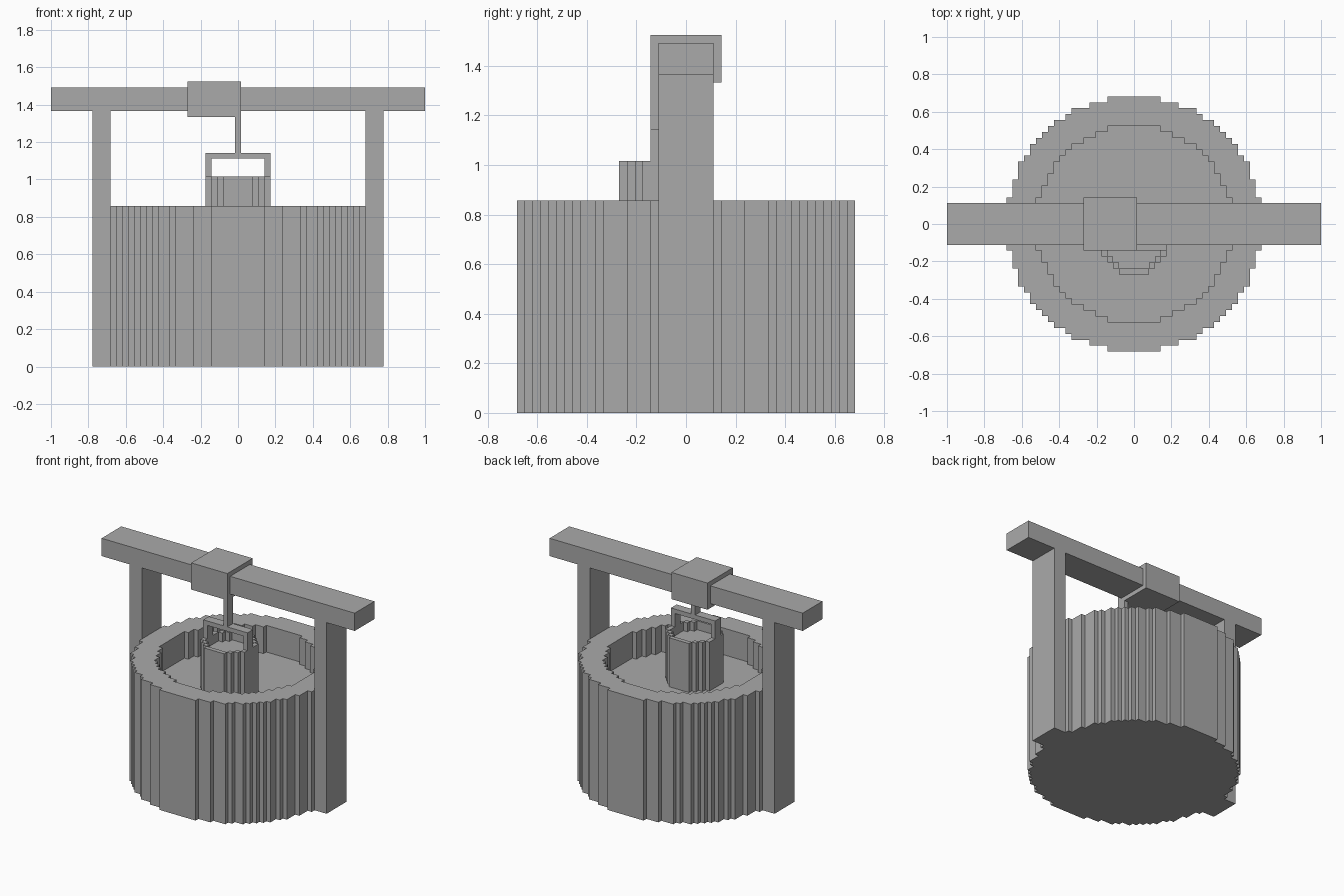
import bpy, bmesh, math

cube = bpy.data.objects.get("Cube")
if cube:
    bpy.data.objects.remove(cube, do_unlink=True)

U = 2 / 63  # size of one block; the beam is 63 blocks long

# Single stone grey
grey = bpy.data.materials.new("stone_grey")
grey.use_nodes = True
colour = (0.4, 0.4, 0.4, 1)
grey.diffuse_color = colour
grey.node_tree.nodes["Principled BSDF"].inputs["Base Color"].default_value = colour


def prism(name, outline, z0, z1):
    """Extrude an outline (in blocks, counter-clockwise) from z0 to z1."""
    bm = bmesh.new()
    base = bm.faces.new([bm.verts.new((x * U, y * U, z0 * U)) for x, y in outline])
    top = bmesh.ops.extrude_face_region(bm, geom=[base], use_keep_orig=True)["geom"]
    for v in top:
        if isinstance(v, bmesh.types.BMVert):
            v.co.z = z1 * U
    bmesh.ops.recalc_face_normals(bm, faces=bm.faces)
    mesh = bpy.data.meshes.new(name)
    bm.to_mesh(mesh)
    bm.free()
    mesh.materials.append(grey)
    ob = bpy.data.objects.new(name, mesh)
    bpy.context.collection.objects.link(ob)
    return ob


def block(name, x0, x1, y0, y1, z0, z1):
    return prism(name, [(x0, y0), (x1, y0), (x1, y1), (x0, y1)], z0, z1)


def stepped_circle(radius, cy=0):
    """Outline of a disc made of unit blocks."""
    n = int(radius)
    widths = [int(math.sqrt(radius ** 2 - j * j)) + 0.5 for j in range(-n, n + 1)]
    right = []
    for j, w in zip(range(-n, n + 1), widths):
        if right and right[-1][0] == w:
            right[-1] = (w, j + 0.5 + cy)
        else:
            right += [(w, j - 0.5 + cy), (w, j + 0.5 + cy)]
    return right + [(-x, y) for x, y in reversed(right)]


def hollow_round(name, outer, inner, cy, z0, floor, z1):
    """Stepped round vessel, hollowed from its rim down to its floor."""
    ob = prism(name, stepped_circle(outer, cy), z0, z1)
    cutter = prism(name + "_cutter", stepped_circle(inner, cy), floor, z1 + 2)
    cutter.hide_render = True
    mod = ob.modifiers.new("hollow", 'BOOLEAN')
    mod.operation = 'DIFFERENCE'
    mod.solver = 'EXACT'
    mod.object = cutter
    bpy.context.view_layer.objects.active = ob
    bpy.ops.object.modifier_apply(modifier=mod.name)
    bpy.data.objects.remove(cutter, do_unlink=True)
    return ob


# Well wall with its raised floor
hollow_round("well_wall", 21.5, 16.5, 0, 0, 21, 27)

# Posts and cross beam
for side, x in (("right", -24.5), ("left", 21.5)):
    block(side + "_post", x, x + 3, -3.5, 3.5, 0, 43)
block("cross_beam", -31.5, 31.5, -3.5, 3.5, 43, 47)

# Rope coil around the beam and the hanging rope
block("rope_coil", -8.5, 0.5, -4.5, 4.5, 42, 48)
block("rope", -0.5, 0.5, -4.5, -2.5, 36, 42)

# Bucket and its handle
hollow_round("bucket", 5.5, 4.5, -3, 21, 30, 32)
block("handle_bar", -5.5, 5.5, -4.5, -2.5, 35, 36)
for side, x in (("right", -5.5), ("left", 4.5)):
    block(side + "_handle_arm", x, x + 1, -4.5, -2.5, 32, 35)
